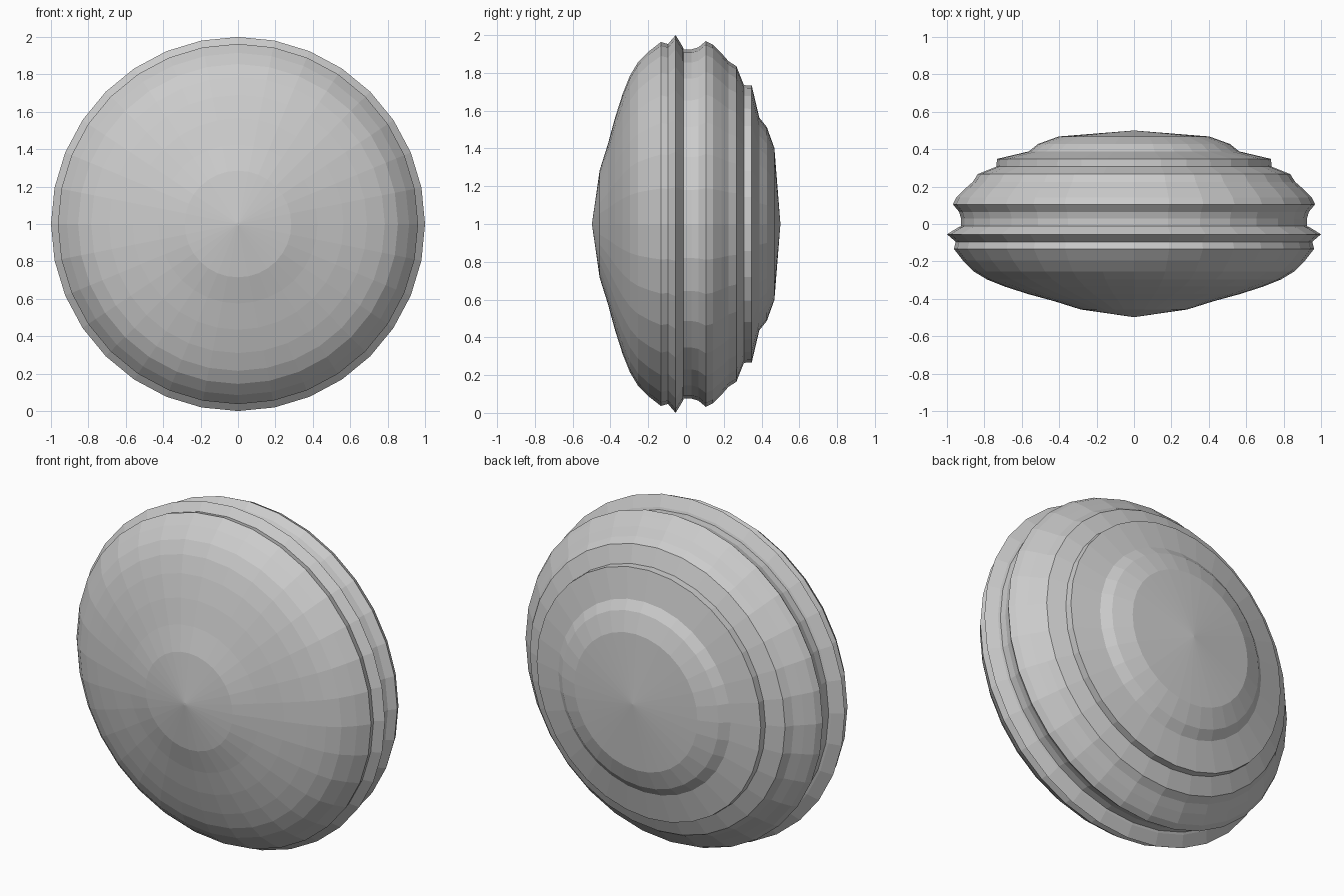
import bpy, bmesh, math

if "Cube" in bpy.data.objects:
    bpy.data.objects.remove(bpy.data.objects["Cube"])

SIDES = 32

# Half profile as (radius, y), front to back
PROFILE = [
    (0.008, -0.497), (0.285, -0.457), (0.425, -0.413), (0.565, -0.375),
    (0.69, -0.335), (0.785, -0.297), (0.855, -0.255), (0.915, -0.195),
    (0.963, -0.133), (0.953, -0.095), (1.0, -0.055), (0.938, -0.017),
    (0.925, -0.012), (0.925, 0.03), (0.935, 0.065), (0.968, 0.105),
    (0.95, 0.142), (0.905, 0.187), (0.862, 0.225), (0.835, 0.267),
    (0.735, 0.307), (0.733, 0.348), (0.563, 0.388), (0.513, 0.428),
    (0.402, 0.468),
]


def lathe(name, profile, sides):
    bm = bmesh.new()
    rings = []
    for r, y in profile:
        ring = []
        for i in range(sides):
            a = 2 * math.pi * i / sides
            ring.append(bm.verts.new((r * math.sin(a), y, 1 + r * math.cos(a))))
        rings.append(ring)
    for a, b in zip(rings, rings[1:]):
        for i in range(sides):
            j = (i + 1) % sides
            bm.faces.new((a[i], a[j], b[j], b[i]))
    # Flat tip at the front, shallow cone at the back
    bm.faces.new(rings[0])
    apex = bm.verts.new((0, 0.5, 1))
    for i in range(sides):
        bm.faces.new((rings[-1][i], rings[-1][(i + 1) % sides], apex))
    bmesh.ops.recalc_face_normals(bm, faces=bm.faces[:])
    mesh = bpy.data.meshes.new(name)
    bm.to_mesh(mesh)
    bm.free()
    obj = bpy.data.objects.new(name, mesh)
    bpy.context.collection.objects.link(obj)
    return obj


# Round ridged disc body
lathe("ridged_disc", PROFILE, SIDES)
